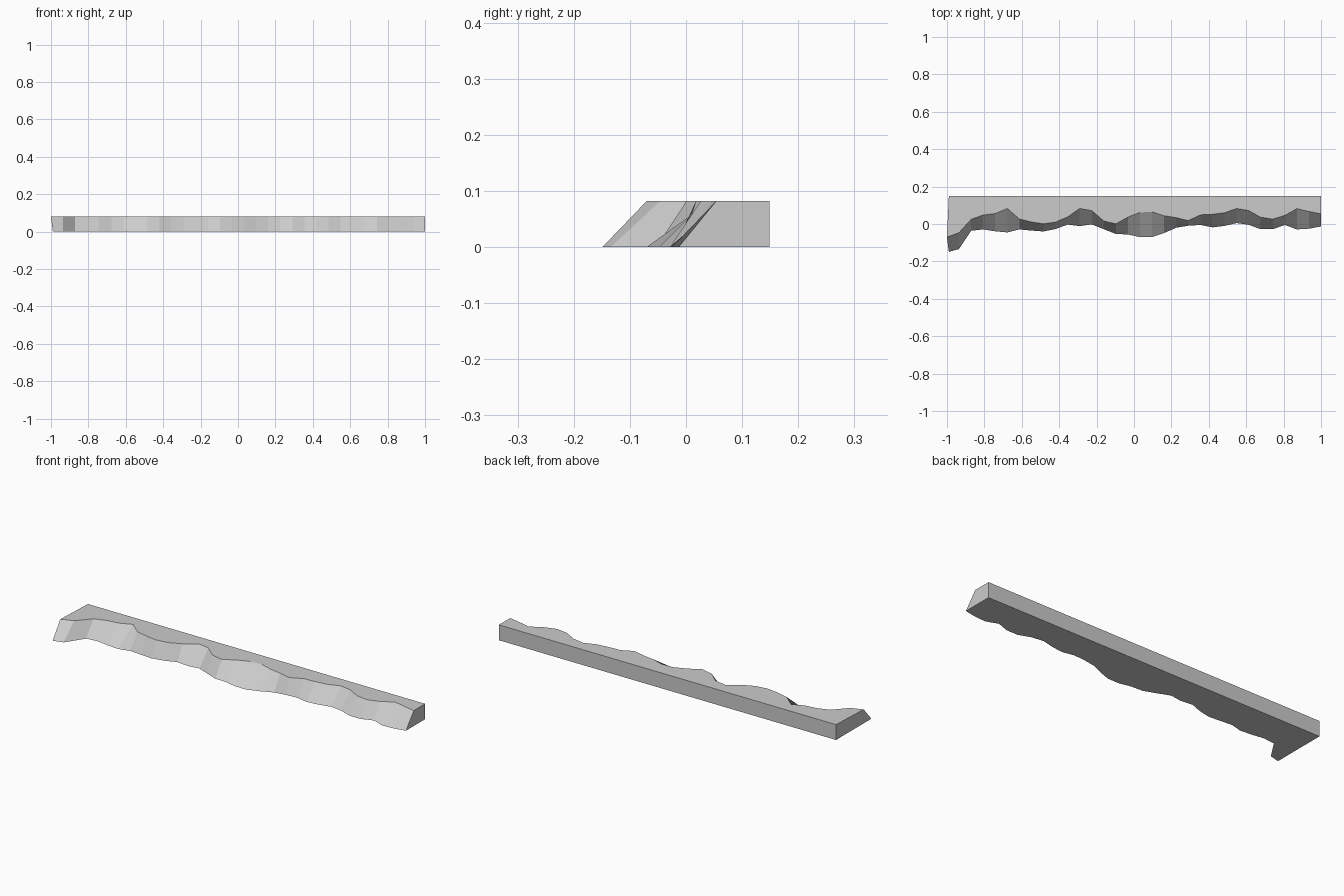
import bpy
import bmesh

default_cube = bpy.data.objects.get("Cube")
if default_cube:
    bpy.data.objects.remove(default_cube, do_unlink=True)

HEIGHT = 0.082
BACK = 0.149
MM = 0.001

# Front edge depth at evenly spaced stations, left to right, in thousandths
crest = [-70, -46, 25, 48, 56, 83, 27, 11, 1, 10, 38, 83, 72, 16, 1, 37,
         62, 65, 44, 34, 18, 49, 52, 60, 83, 72, 36, 26, 46, 82, 67, 54]
foot = [-149, -134, -36, -29, -39, -45, -29, -35, -40, -27, -3, -11, -2, -28, -53, -56,
        -70, -70, -48, -20, -9, -5, -18, -10, 5, -4, -28, -28, -5, -29, -25, -13]


def make_material(name, colour):
    material = bpy.data.materials.new(name)
    material.use_nodes = True
    material.diffuse_color = colour
    shader = next(n for n in material.node_tree.nodes if n.type == "BSDF_PRINCIPLED")
    shader.inputs["Base Color"].default_value = colour
    return material


def build_ledge():
    bm = bmesh.new()
    last = len(crest) - 1
    rings = []
    for i, (top_y, foot_y) in enumerate(zip(crest, foot)):
        x = 2 * i / last - 1
        # The first station leans in slightly at the foot and back
        inner_x = x + 0.01 if i == 0 else x
        section = [(inner_x, foot_y * MM, 0), (x, top_y * MM, HEIGHT),
                   (inner_x, BACK, HEIGHT), (inner_x, BACK, 0)]
        rings.append([bm.verts.new(point) for point in section])

    # Skin between neighbouring cross-sections, then close both ends
    for a, b in zip(rings, rings[1:]):
        for k in range(4):
            n = (k + 1) % 4
            bm.faces.new((a[k], b[k], b[n], a[n]))
    bm.faces.new(rings[0])
    bm.faces.new(rings[-1])
    bmesh.ops.recalc_face_normals(bm, faces=bm.faces[:])

    mesh = bpy.data.meshes.new("cliff_ledge")
    bm.to_mesh(mesh)
    bm.free()
    ledge = bpy.data.objects.new("cliff_ledge", mesh)
    bpy.context.collection.objects.link(ledge)
    return ledge


ledge = build_ledge()
ledge.data.materials.append(make_material("light grey stone", (0.6, 0.6, 0.6, 1)))
